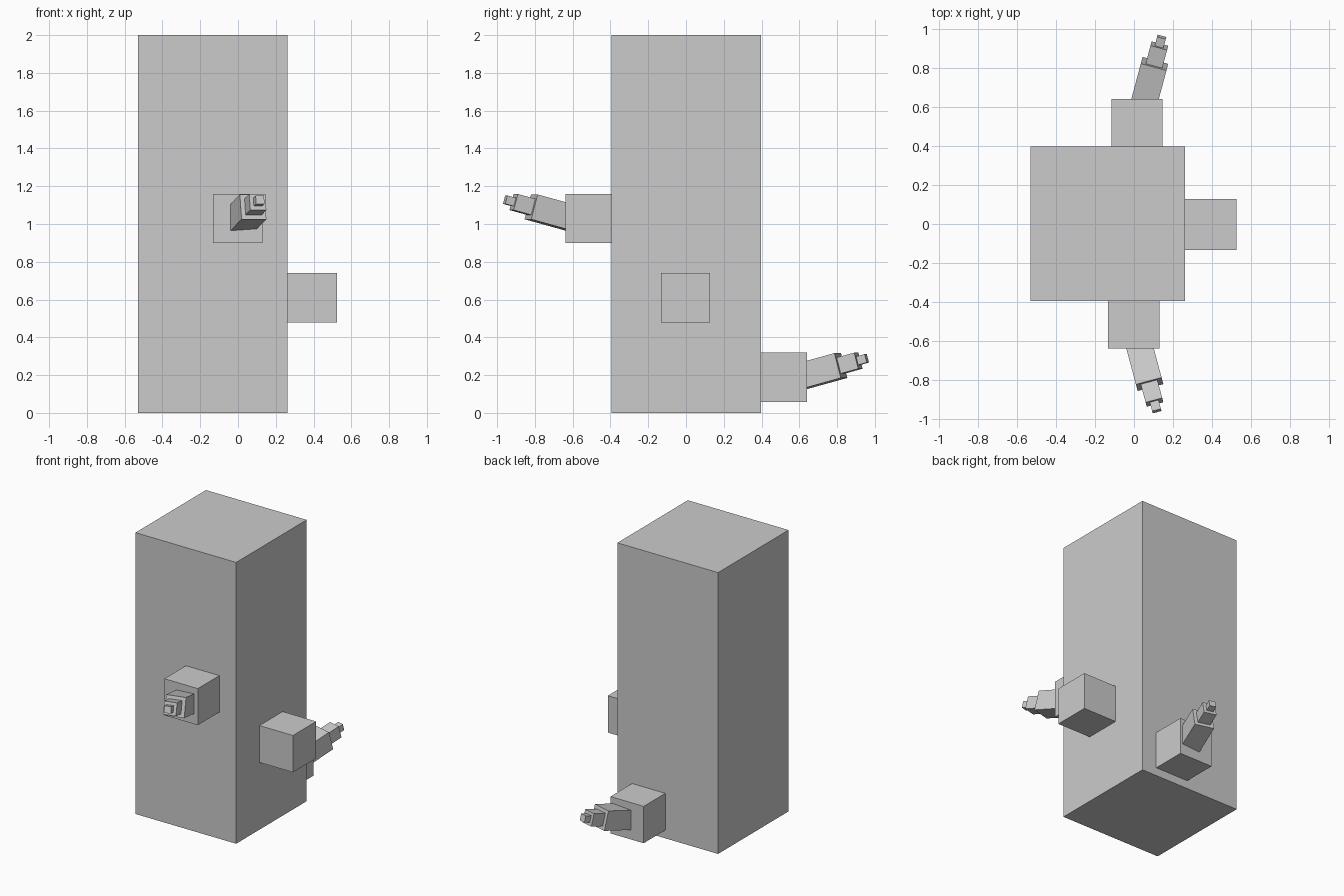
import bpy
import bmesh
import math
from mathutils import Matrix, Vector

if "Cube" in bpy.data.objects:
    bpy.data.objects.remove(bpy.data.objects["Cube"])

grey = bpy.data.materials.new("plain_grey")
grey.diffuse_color = (0.6, 0.6, 0.6, 1)
grey.use_nodes = True
grey.node_tree.nodes["Principled BSDF"].inputs["Base Color"].default_value = grey.diffuse_color


def box(name, lo, hi, matrix=Matrix()):
    """Flat-shaded box between two corners, placed by a matrix."""
    lo, hi = Vector(lo), Vector(hi)
    bm = bmesh.new()
    bmesh.ops.create_cube(bm, size=1)
    bmesh.ops.scale(bm, vec=hi - lo, verts=bm.verts)
    bmesh.ops.translate(bm, vec=(lo + hi) / 2, verts=bm.verts)
    bm.transform(matrix)
    mesh = bpy.data.meshes.new(name)
    bm.to_mesh(mesh)
    bm.free()
    mesh.materials.append(grey)
    obj = bpy.data.objects.new(name, mesh)
    bpy.context.collection.objects.link(obj)
    return obj


def branch(name, base, side):
    """Three stepped blocks along a tilted axis; side is -1 front, 1 back."""
    tilt = math.radians(15)
    matrix = (Matrix.Translation(base)
              @ Matrix.Rotation(-side * tilt, 4, 'Z')
              @ Matrix.Rotation(side * tilt, 4, 'X'))
    # start, end, half width
    steps = [(-0.06, 0.196, 0.068), (0.18, 0.295, 0.044), (0.28, 0.343, 0.023)]
    for i, (start, end, r) in enumerate(steps, 1):
        y0, y1 = sorted((side * start, side * end))
        box(f"{name}_step_{i}", (-r, y0, -r), (r, y1, r), matrix)


# main pillar
box("trunk", (-0.53, -0.395, 0), (0.262, 0.397, 2))

# square knobs on three sides
box("right_knob", (0.25, -0.133, 0.478), (0.525, 0.128, 0.74))
box("front_knob", (-0.133, -0.637, 0.90), (0.13, -0.38, 1.16))
box("back_knob", (-0.115, 0.38, 0.058), (0.146, 0.64, 0.32))

# stepped branches growing out of the front and back knobs
branch("front_branch", (0.031, -0.637, 1.04), -1)
branch("back_branch", (0.056, 0.637, 0.20), 1)
